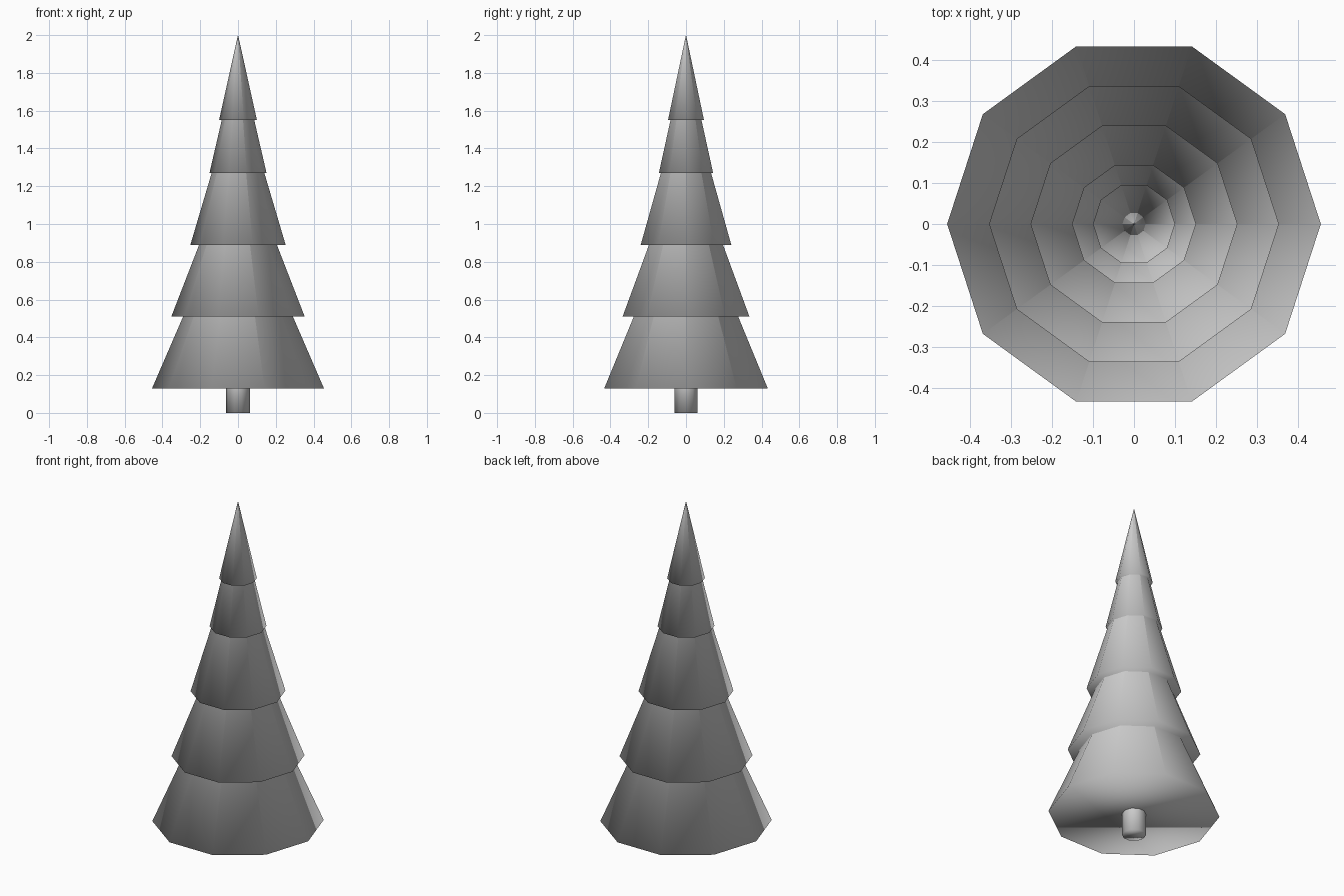
import bpy
import bmesh
from math import cos, sin, tau

SIDES = 10

cube = bpy.data.objects.get("Cube")
if cube:
    bpy.data.objects.remove(cube, do_unlink=True)

# One plain grey for the whole tree
grey = bpy.data.materials.new("plain grey")
grey.use_nodes = True
grey.diffuse_color = (0.6, 0.6, 0.6, 1)
grey.node_tree.nodes["Principled BSDF"].inputs["Base Color"].default_value = (0.6, 0.6, 0.6, 1)


def frustum(name, z_low, z_high, r_low, r_high, cap_top):
    """Ten-sided solid with corners on the x axis, softly shaded all over."""
    bm = bmesh.new()
    low, high = [
        [bm.verts.new((r * cos(tau * i / SIDES), r * sin(tau * i / SIDES), z))
         for i in range(SIDES)]
        for r, z in ((r_low, z_low), (r_high, z_high))
    ]
    for i in range(SIDES):
        j = (i + 1) % SIDES
        bm.faces.new((low[i], low[j], high[j], high[i]))
    bm.faces.new(low[::-1])
    if cap_top:
        bm.faces.new(high)
    for face in bm.faces:
        face.smooth = True
    mesh = bpy.data.meshes.new(name)
    bm.to_mesh(mesh)
    bm.free()
    mesh.materials.append(grey)
    obj = bpy.data.objects.new(name, mesh)
    bpy.context.collection.objects.link(obj)
    return obj


# Trunk, running up inside the lowest tier
frustum("trunk", 0, 0.3, 0.063, 0.063, True)

# Foliage tiers from bottom to top: rim height, tip height, rim radius
tiers = [
    (0.13, 1.18, 0.455),
    (0.51, 1.42, 0.353),
    (0.89, 1.74, 0.252),
    (1.27, 1.92, 0.151),
    (1.55, 2.00, 0.100),
]
for n, (rim, tip, radius) in enumerate(tiers, 1):
    frustum(f"foliage_tier_{n}", rim, tip, radius, 0.0005, False)
